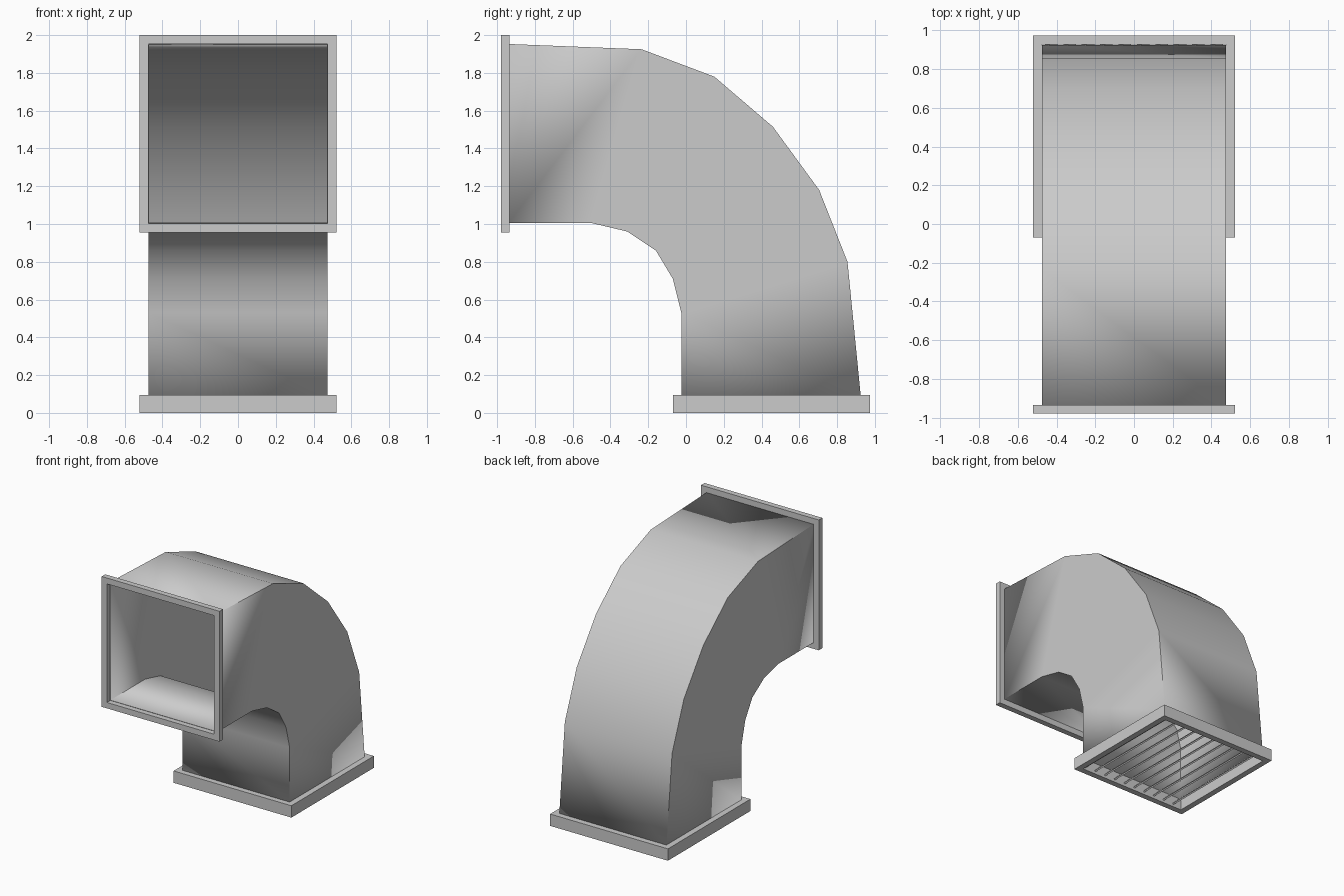
import bpy, bmesh, math
from mathutils import Matrix, Vector

cube = bpy.data.objects.get("Cube")
if cube:
    bpy.data.objects.remove(cube, do_unlink=True)

metal = bpy.data.materials.new("grey metal")
metal.use_nodes = True
GREY = (0.6, 0.6, 0.6, 1)
metal.diffuse_color = GREY
metal.node_tree.nodes["Principled BSDF"].inputs["Base Color"].default_value = GREY

HALF = 0.475          # half width of the duct
RIM = 0.522           # half width of the flanges
BASE_Y = 0.452        # centre of the lower opening
MOUTH_Z = 1.478       # centre of the front opening


def finish(name, bm):
    """Turn a bmesh into a named object."""
    bmesh.ops.recalc_face_normals(bm, faces=bm.faces)
    mesh = bpy.data.meshes.new(name)
    bm.to_mesh(mesh)
    bm.free()
    mesh.materials.append(metal)
    obj = bpy.data.objects.new(name, mesh)
    bpy.context.collection.objects.link(obj)
    return obj


def frame(name, depth, matrix):
    """Square ring with a square hole, from local z = 0 to depth."""
    bm = bmesh.new()
    corners = [(-1, -1), (1, -1), (1, 1), (-1, 1)]
    section = [(RIM, 0), (RIM, depth), (HALF, depth), (HALF, 0)]
    loops = [[bm.verts.new((cx * r, cy * r, z)) for cx, cy in corners]
             for r, z in section]
    for i in range(4):
        a, b = loops[i], loops[(i + 1) % 4]
        for j in range(4):
            k = (j + 1) % 4
            bm.faces.new((a[j], a[k], b[k], b[j]))
    bm.transform(matrix)
    return finish(name, bm)


# Elbow duct: matching stations along the outer and inner bend (y, z)
outer = [(0.925, 0.09), (0.855, 0.80), (0.705, 1.18), (0.46, 1.515),
         (0.15, 1.78), (-0.235, 1.925), (-0.94, 1.953)]
inner = [(-0.025, 0.09), (-0.025, 0.53), (-0.07, 0.71), (-0.16, 0.86),
         (-0.31, 0.96), (-0.50, 1.005), (-0.94, 1.005)]
bm = bmesh.new()
rings = []
for o, i in zip(outer, inner):
    rings.append([bm.verts.new((x, *p)) for x, p in
                  ((-HALF, o), (HALF, o), (HALF, i), (-HALF, i))])
for a, b in zip(rings, rings[1:]):
    for j in range(4):
        k = (j + 1) % 4
        bm.faces.new((a[j], a[k], b[k], b[j]))
duct = finish("elbow_duct", bm)
wall = duct.modifiers.new("sheet thickness", "SOLIDIFY")
wall.thickness = 0.004
wall.offset = -1
bpy.context.view_layer.objects.active = duct
duct.select_set(True)
bpy.ops.object.shade_smooth_by_angle(angle=math.radians(35))

# Flanges around both openings
frame("base_flange", 0.095, Matrix.Translation((0, BASE_Y, 0)))
frame("mouth_flange", 0.045, Matrix.Translation((0, -0.935, MOUTH_Z))
      @ Matrix.Rotation(math.radians(90), 4, "X"))

# Tilted louvre slats across the lower opening
COUNT = 10
pitch = 2 * HALF / COUNT
bm = bmesh.new()
for n in range(COUNT):
    x = -HALF + (n + 0.5) * pitch
    place = (Matrix.Translation((x, BASE_Y, 0.05))
             @ Matrix.Rotation(math.radians(45), 4, "Y")
             @ Matrix.Diagonal((0.08, 2 * HALF, 0.012, 1)))
    bmesh.ops.create_cube(bm, size=1, matrix=place)
finish("louvre_slats", bm)
